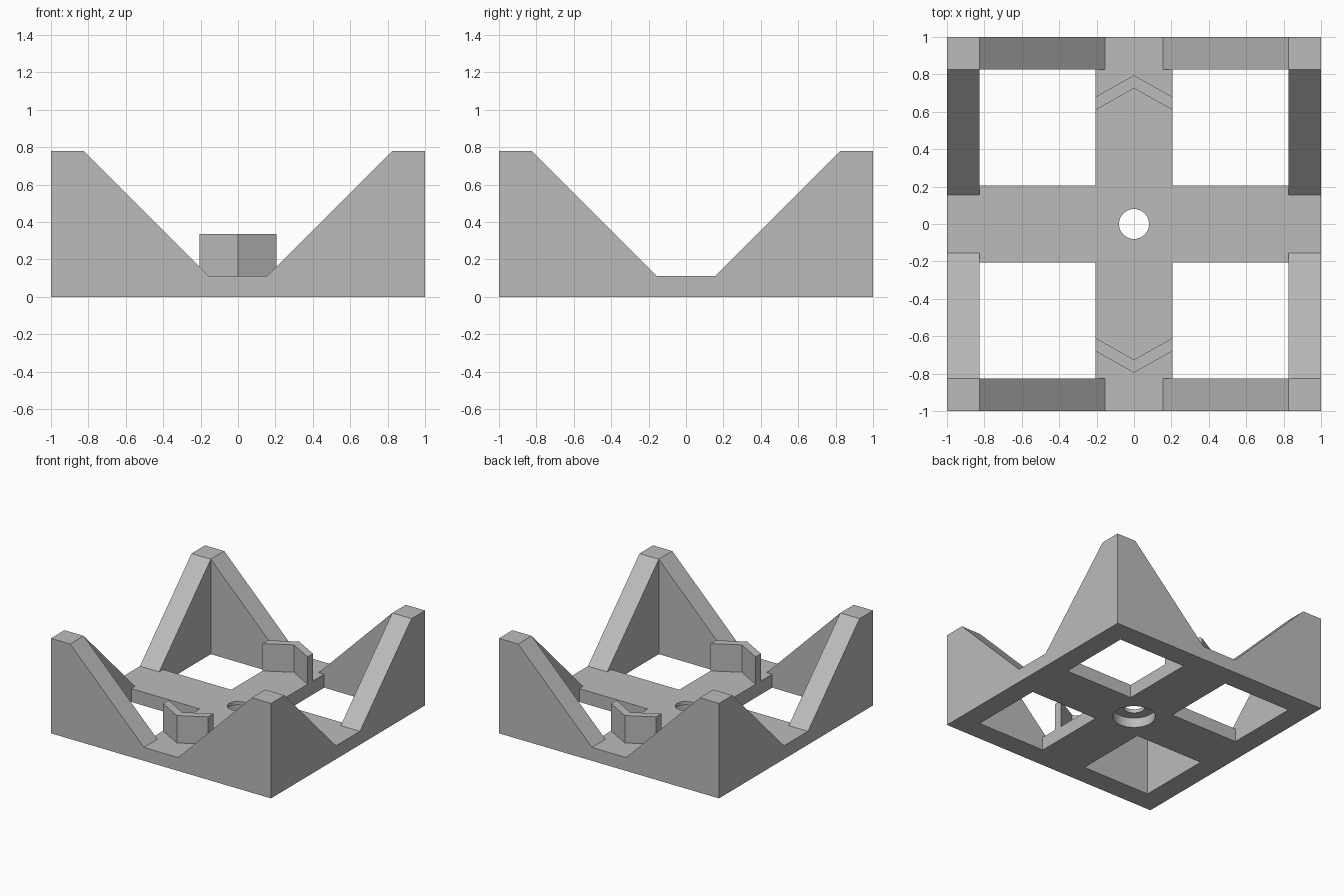
import bpy
import math
from mathutils import Matrix, Vector

default = bpy.data.objects.get("Cube")
if default:
    bpy.data.objects.remove(default, do_unlink=True)

# Main dimensions
INNER = 0.825      # inside face of the walls
DIP = 0.155        # half width of the low notch
ARM = 0.205        # half width of the cross arms
BASE = 0.11        # plate thickness
TOP = 0.78         # corner height
STOP_TOP = 0.335

grey = bpy.data.materials.new("plain grey")
grey.use_nodes = True
colour = (0.5, 0.5, 0.5, 1)
grey.diffuse_color = colour
grey.node_tree.nodes["Principled BSDF"].inputs["Base Color"].default_value = colour


def prism(name, outline, depth, matrix):
    """Extrude a counter-clockwise outline along local z, then place it."""
    n = len(outline)
    verts = [matrix @ Vector((x, y, z)) for z in (0, depth) for x, y in outline]
    faces = [list(range(n))[::-1], list(range(n, 2 * n))]
    faces += [[i, (i + 1) % n, (i + 1) % n + n, i + n] for i in range(n)]
    mesh = bpy.data.meshes.new(name)
    mesh.from_pydata(verts, [], faces)
    mesh.materials.append(grey)
    obj = bpy.data.objects.new(name, mesh)
    bpy.context.collection.objects.link(obj)
    return obj


def turn(degrees):
    return Matrix.Rotation(math.radians(degrees), 4, 'Z')


# Walls: upright profiles; side walls fit between the front and back walls
upright = Matrix.Translation((0, -INNER, 0)) @ Matrix.Rotation(math.radians(90), 4, 'X')
notch = [(INNER, TOP), (DIP, BASE), (-DIP, BASE), (-INNER, TOP)]
long_wall = [(-1, 0), (1, 0), (1, TOP)] + notch + [(-1, TOP)]
short_wall = [(-INNER, 0), (INNER, 0)] + notch
for name, outline, angle in (("front_wall", long_wall, 0), ("left_wall", short_wall, 90),
                             ("back_wall", long_wall, 180), ("right_wall", short_wall, 270)):
    prism(name, outline, 1 - INNER, turn(angle) @ upright)

# Cross-shaped base
quarter = [Vector((ARM, -INNER, 0)), Vector((ARM, -ARM, 0)), Vector((INNER, -ARM, 0))]
cross = [(turn(a) @ p).to_2d() for a in (0, 90, 180, 270) for p in quarter]
base = prism("cross_base", cross, BASE, Matrix.Identity(4))

# Centre hole with a wider recess underneath
for radius, height in ((0.16, 0.08), (0.08, 0.3)):
    bpy.ops.mesh.primitive_cylinder_add(vertices=64, radius=radius, depth=height + 0.1,
                                        location=(0, 0, (height - 0.1) / 2))
    cutter = bpy.context.object
    cutter.name = "hole_cutter"
    cutter.hide_render = True
    cutter.data.materials.append(grey)
    cut = base.modifiers.new("hole", 'BOOLEAN')
    cut.operation = 'DIFFERENCE'
    cut.solver = 'EXACT'
    cut.object = cutter
    bpy.context.view_layer.objects.active = base
    bpy.ops.object.modifier_apply(modifier=cut.name)
    bpy.data.objects.remove(cutter, do_unlink=True)

bpy.ops.object.select_all(action='DESELECT')
base.select_set(True)
bpy.context.view_layer.objects.active = base
bpy.ops.object.shade_smooth_by_angle(angle=math.radians(30))

# Chevron stops pointing outwards
chevron = [(-ARM, -0.68), (0, -0.795), (ARM, -0.68),
           (ARM, -0.61), (0, -0.725), (-ARM, -0.61)]
for name, angle in (("front_stop", 0), ("back_stop", 180)):
    prism(name, chevron, STOP_TOP - BASE, turn(angle) @ Matrix.Translation((0, 0, BASE)))
